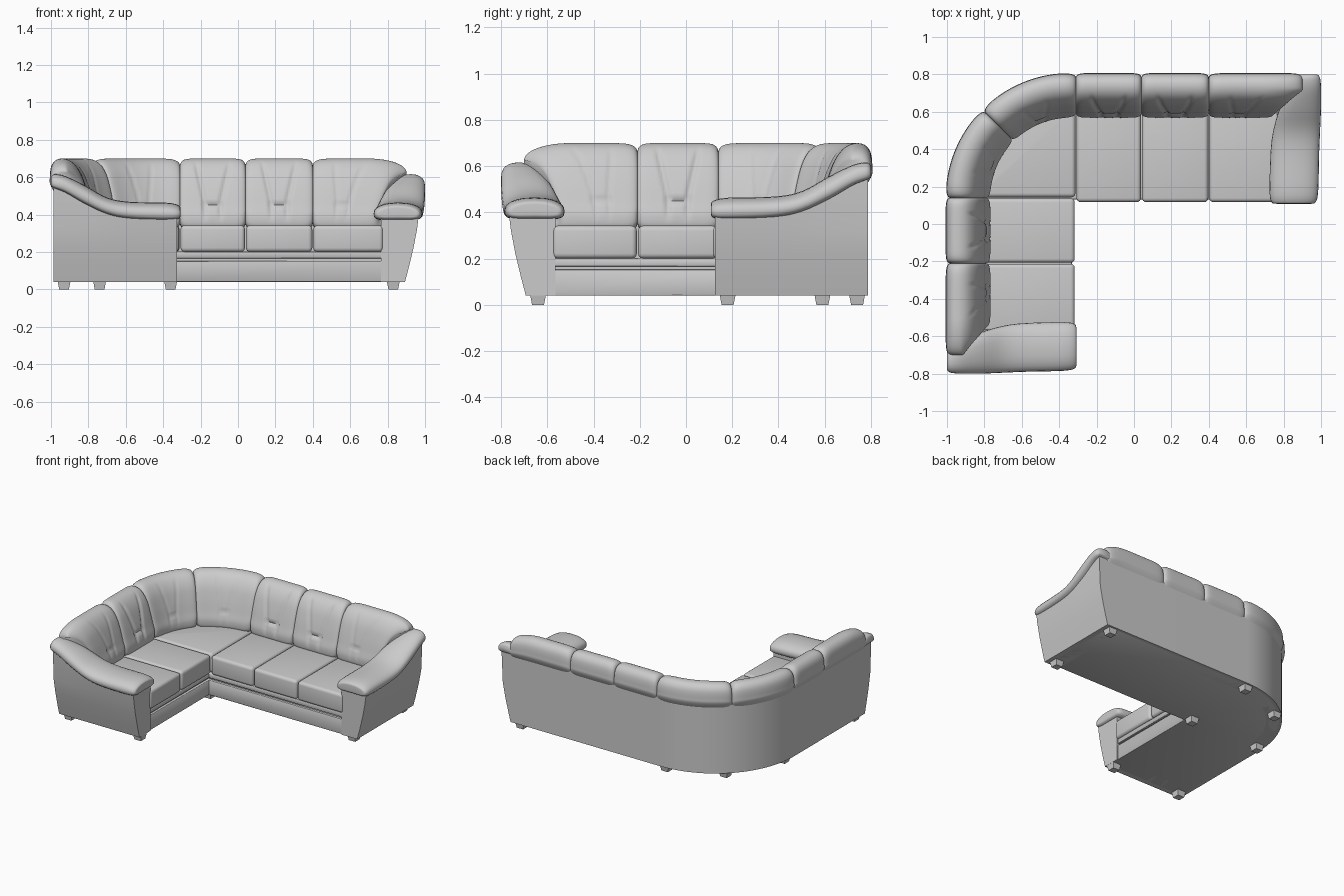
import bpy, bmesh, math

cube = bpy.data.objects.get("Cube")
if cube:
    bpy.data.objects.remove(cube, do_unlink=True)

mat = bpy.data.materials.new("light grey upholstery")
mat.use_nodes = True
GREY = (0.6, 0.6, 0.6, 1)
mat.diffuse_color = GREY
mat.node_tree.nodes["Principled BSDF"].inputs["Base Color"].default_value = GREY

# Outer back line of the corner sofa: straight, quarter arc, straight
CX, CY, R = -0.34, 0.14, 0.66
L = R * math.pi / 2


def P(s, v, z):
    """Point at distance s along the back line, v in from it, height z."""
    if s >= 0:
        return (CX + s, CY + R - v, z)
    if s <= -L:
        return (CX - R + v, CY + s + L, z)
    t = -s / R
    return (CX - (R - v) * math.sin(t), CY + (R - v) * math.cos(t), z)


def leg_long(u):
    return u - CX


def leg_short(u):
    return 0.2 - CY - u - L


def spline(pts, n, closed=False):
    """Catmull-Rom curve through tuples, n steps per span."""
    m, out = len(pts), []
    for i in range(m if closed else m - 1):
        ids = [i - 1, i, i + 1, i + 2]
        ids = [k % m if closed else min(max(k, 0), m - 1) for k in ids]
        a, b, c, d = (pts[k] for k in ids)
        for j in range(n):
            t = j / n
            out.append(tuple(0.5 * (2 * q + (r - p) * t + (2 * p - 5 * q + 4 * r - w) * t * t
                                    + (3 * q - p - 3 * r + w) * t ** 3)
                             for p, q, r, w in zip(a, b, c, d)))
    return out if closed else out + [tuple(pts[-1])]


def finish(name, bm, bevel=0, segs=3, angle=40):
    bmesh.ops.recalc_face_normals(bm, faces=bm.faces)
    if bevel:
        edges = [e for e in bm.edges if e.calc_face_angle(0) > 0.6]
        bmesh.ops.bevel(bm, geom=edges, offset=bevel, segments=segs, profile=0.5, affect='EDGES')
    me = bpy.data.meshes.new(name)
    bm.to_mesh(me)
    bm.free()
    me.materials.append(mat)
    ob = bpy.data.objects.new(name, me)
    bpy.context.collection.objects.link(ob)
    bpy.ops.object.select_all(action='DESELECT')
    ob.select_set(True)
    bpy.context.view_layer.objects.active = ob
    bpy.ops.object.shade_smooth_by_angle(angle=math.radians(angle))
    return ob


def loft(name, rings, **kw):
    """Skin closed rings of equal length and cap both ends."""
    bm = bmesh.new()
    vs = [[bm.verts.new(p) for p in r] for r in rings]
    n = len(vs[0])
    for a, b in zip(vs, vs[1:]):
        for i in range(n):
            bm.faces.new((a[i], a[(i + 1) % n], b[(i + 1) % n], b[i]))
    bm.faces.new(vs[0])
    bm.faces.new(vs[-1])
    return finish(name, bm, **kw)


def prism(name, outline, z0, z1, **kw):
    return loft(name, [[(p[0], p[1], z) for p in outline] for z in (z0, z1)], **kw)


def back_line(s0, s1, v, n=24):
    """Points along the back line, dense only on the arc."""
    return [P(s0, v, 0)] + [P(-L * i / n, v, 0) for i in range(n + 1)] + [P(s1, v, 0)]


# Plinth: lower board, recessed gap and upper rail
def plinth(name, front, z0, z1, **kw):
    s0, s1 = leg_long(0.86), leg_short(0.86)
    outline = back_line(s0, s1, 0.03) + [P(s1, front, 0), (-1 + front, 0.8 - front), P(s0, front, 0)]
    prism(name, outline, z0, z1, **kw)


plinth("plinth_board", 0.668, 0.04, 0.152, bevel=0.004, segs=2)
plinth("plinth_gap", 0.652, 0.15, 0.168)
plinth("plinth_rail", 0.668, 0.165, 0.202, bevel=0.006, segs=2)

# Back wall following the rounded corner
s0, s1 = leg_long(0.89), leg_short(0.89)
prism("back_wall", back_line(s0, s1, 0.013) + back_line(s0, s1, 0.12)[::-1], 0.04, 0.57)

# Seat cushions
def seat(name, s0, s1):
    g = 0.003 if s1 > s0 else -0.003
    box = [P(s0 + g, 0.17, 0), P(s1 - g, 0.17, 0), P(s1 - g, 0.683, 0), P(s0 + g, 0.683, 0)]
    prism(name, box, 0.2, 0.342, bevel=0.022, segs=4)


for i, (a, b) in enumerate([(-0.31, 0.04), (0.04, 0.40), (0.40, 0.78)]):
    seat(f"long_seat_{i + 1}", leg_long(a), leg_long(b))
for i, (a, b) in enumerate([(0.06, 0.41), (0.41, 0.78)]):
    seat(f"short_seat_{i + 1}", leg_short(a), leg_short(b))
corner = [P(-L * i / 16, 0.17, 0) for i in range(17)]
prism("corner_seat", [(-0.313, 0.143), (-0.313, 0.63)] + corner[:-1] + [(-0.83, 0.143)],
      0.2, 0.342, bevel=0.022, segs=4)

# Back cushions: padded profile (depth, height) swept along the back line
PROFILE = spline([(0.0, 0.555), (-0.006, 0.60), (0.002, 0.66), (0.03, 0.693), (0.075, 0.698),
                  (0.12, 0.675), (0.16, 0.62), (0.19, 0.54), (0.215, 0.45), (0.232, 0.38),
                  (0.215, 0.325), (0.12, 0.33), (0.06, 0.45)], 5, closed=True)


def back_cushion(name, s0, s1, end=False, crease=0.011):
    n, rings = 52, []
    width = abs(s1 - s0)
    mid = 0.17 / width if end else 0.5
    mid = mid if not end else 0.44
    for i in range(n + 1):
        f = 0.5 - 0.5 * math.cos(math.pi * i / n)
        k = math.sqrt(max(0, 1 - abs(2 * f - 1) ** 9))
        ring = []
        for v, z in PROFILE:
            shrink = max(0, v - 0.08) * 1.0 if end else 0
            s = s0 + (s1 - s0) * f * (1 - shrink / width)
            ds = (f - mid) * width
            # Stitched slit and two flaring creases on the front
            if v > 0.09 and 0.36 < z < 0.69:
                line = 0.042 + 0.22 * max(0, z - 0.46)
                fade = min(1, (z - 0.36) / 0.06) * min(1, (0.69 - z) / 0.05)
                groove = math.exp(-((abs(ds) - line) / 0.011) ** 2) * fade
                slit = math.exp(-((z - 0.45) / 0.008) ** 2) if abs(ds) < 0.06 else 0
                v -= crease * max(groove, slit * 1.2)
            # Rounded ends, and the crown sinking toward an armrest
            q = 1 - 0.2 * (1 - k)
            v, z = 0.11 + (v - 0.11) * q, 0.5 + (z - 0.5) * q
            if end and z > 0.5:
                z -= (z - 0.5) * 0.2 * max(0, (f - 0.6) / 0.4) ** 2
            ring.append(P(s, v, z))
        rings.append(ring)
    loft(name, rings, angle=60)


back_cushion("long_back_1", 0.03, 0.38)
back_cushion("long_back_2", 0.38, 0.74)
back_cushion("long_back_end", 0.74, leg_long(0.90), end=True, crease=0.007)
back_cushion("corner_back_long", 0.03, -L / 2, crease=0.005)
back_cushion("corner_back_short", -L / 2, -L, crease=0.005)
back_cushion("short_back_1", -L, -L - 0.35)
back_cushion("short_back_end", -L - 0.35, leg_short(0.90), end=True, crease=0.007)

# Armrests: depth, inner edge, outer edge, underside, top of the sloping pad
PAD = spline([(0.692, 0.765, 0.945, 0.395, 0.425), (0.683, 0.735, 0.972, 0.372, 0.443),
              (0.62, 0.725, 0.985, 0.362, 0.457), (0.42, 0.73, 0.99, 0.37, 0.462),
              (0.30, 0.745, 0.995, 0.395, 0.485), (0.18, 0.78, 1.0, 0.45, 0.55),
              (0.08, 0.83, 1.0, 0.51, 0.598), (0.02, 0.85, 0.995, 0.535, 0.61),
              (0.0, 0.88, 0.98, 0.55, 0.595)], 4)


def armrest(name, leg):
    pad, body = [], []
    for v, ui, uo, zb, zt in PAD:
        ring = []
        for i in range(24):
            a = 2 * math.pi * i / 24
            c, s = math.cos(a), math.sin(a)
            x = math.copysign(abs(c) ** 0.75, c)
            y = math.copysign(abs(s) ** 0.75, s)
            # Pad droops over the inner and outer edges
            z = (zb + zt) / 2 + y * (zt - zb) / 2 - 0.012 * x * x + 0.006
            ring.append(P(leg((ui + uo) / 2 + x * (uo - ui) / 2), v, z))
        pad.append(ring)
    loft(name + "_pad", pad, angle=60)
    # Panelled side flaring outward, its top hidden in the pad
    for v, ui, uo, zb, zt in [(0.674,) + PAD[8][1:]] + PAD[8:30] + [(0.013,) + PAD[28][1:]]:
        if v < 0.013:
            continue
        top = (zb + zt) / 2
        section = [(0.765, 0.04), (0.893, 0.04), (0.914, 0.12), (0.938, 0.22), (0.957, 0.32),
                   (0.968, top), (max(0.765, ui + 0.03), top), (0.765, 0.34)]
        body.append([P(leg(u), v, z) for u, z in section])
    loft(name + "_body", body, bevel=0, angle=35)


armrest("left_arm", leg_long)
armrest("front_arm", leg_short)

# Tapered feet
FEET = [(-0.93, -0.64), (-0.36, -0.64), (0.83, 0.18), (0.83, 0.74),
        (-0.36, 0.18), (-0.36, 0.74), (-0.93, 0.18), (-0.74, 0.59)]
for i, (x, y) in enumerate(FEET):
    rings = [[(x + a * r, y + b * r, z) for a, b in ((-1, -1), (1, -1), (1, 1), (-1, 1))]
             for r, z in ((0.026, 0), (0.034, 0.042))]
    loft(f"foot_{i + 1}", rings)
